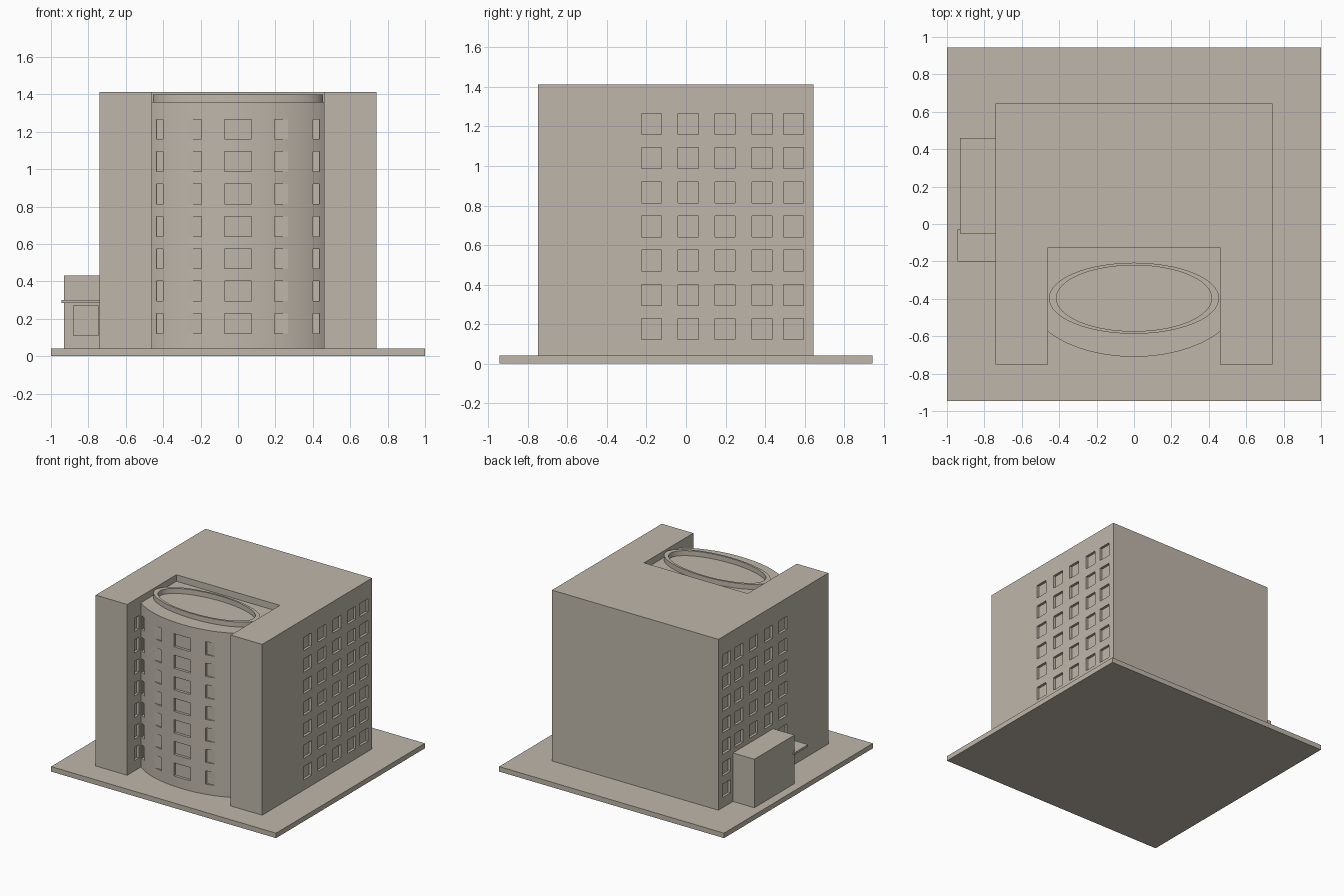
import bpy, bmesh, math

if "Cube" in bpy.data.objects:
    bpy.data.objects.remove(bpy.data.objects["Cube"])

stone = bpy.data.materials.new("warm_stone")
stone.diffuse_color = (0.52, 0.47, 0.405, 1)
stone.use_nodes = True
stone.node_tree.nodes["Principled BSDF"].inputs["Base Color"].default_value = stone.diffuse_color


def finish(name, bm):
    bmesh.ops.recalc_face_normals(bm, faces=bm.faces)
    me = bpy.data.meshes.new(name)
    bm.to_mesh(me)
    bm.free()
    me.materials.append(stone)
    ob = bpy.data.objects.new(name, me)
    bpy.context.collection.objects.link(ob)
    return ob


def add_box(bm, x0, x1, y0, y1, z0, z1):
    vs = bmesh.ops.create_cube(bm, size=1)["verts"]
    for v in vs:
        v.co.x = x1 if v.co.x > 0 else x0
        v.co.y = y1 if v.co.y > 0 else y0
        v.co.z = z1 if v.co.z > 0 else z0


def box(name, *dims):
    bm = bmesh.new()
    add_box(bm, *dims)
    return finish(name, bm)


def cut(ob, cutter):
    mod = ob.modifiers.new("recesses", 'BOOLEAN')
    mod.solver = 'EXACT'
    mod.object = cutter
    bpy.context.view_layer.update()
    dg = bpy.context.evaluated_depsgraph_get()
    me = bpy.data.meshes.new_from_object(ob.evaluated_get(dg))
    ob.modifiers.clear()
    ob.data = me
    bpy.data.objects.remove(cutter)


def smooth(ob, degrees):
    ob.data.shade_smooth()
    ob.data.set_sharp_from_angle(angle=math.radians(degrees))


def lift(bm, faces, h):
    res = bmesh.ops.extrude_face_region(bm, geom=faces)["geom"]
    for v in res:
        if isinstance(v, bmesh.types.BMVert):
            v.co.z += h
    return [f for f in res if isinstance(f, bmesh.types.BMFace)]


GROUND, ROOF, TOP = 0.04, 1.36, 1.413
W, BAY, BACK, STEP, FRONT = 0.74, 0.46, 0.645, -0.125, -0.75

# ground slab
box("ground_slab", -1, 1, -0.945, 0.945, 0, GROUND)


# building footprint: rear block, two front towers and a bowed bay
def bow(x):
    return -0.395 - 0.315 * math.sqrt(1 - (x / 0.56) ** 2)


bm = bmesh.new()


def P(x, y):
    return bm.verts.new((x, y, GROUND))


bl, br = P(-W, BACK), P(W, BACK)
l0, l1, r1, r0 = P(-W, STEP), P(-BAY, STEP), P(BAY, STEP), P(W, STEP)
n = 36
arc = [P(x, bow(x)) for x in (-BAY * math.cos(math.pi * i / n) for i in range(n + 1))]
lf0, lf1 = P(-W, FRONT), P(-BAY, FRONT)
rf1, rf0 = P(BAY, FRONT), P(W, FRONT)
floor = [bm.faces.new(f) for f in (
    [l0, l1, r1, r0, br, bl],
    [l1] + arc + [r1],
    [lf0, lf1, arc[0], l1, l0],
    [rf1, rf0, r0, r1, arc[-1]])]
roof = lift(bm, floor, ROOF - GROUND)
towers = [f for f in roof if min(abs(v.co.x) for v in f.verts) > BAY - 0.01]
lift(bm, towers, TOP - ROOF)
bmesh.ops.recalc_face_normals(bm, faces=bm.faces)
bmesh.ops.dissolve_limit(bm, angle_limit=0.005, verts=bm.verts, edges=bm.edges)
building = finish("building", bm)

# window recesses, seven storeys
bm = bmesh.new()
for k in range(7):
    z0 = 0.122 + 0.173 * k
    z1 = z0 + 0.106
    add_box(bm, -0.073, 0.073, -0.9, -0.688, z0, z1)
    for s in (-1, 1):
        def pane(xa, xb, y0, y1):
            add_box(bm, min(s * xa, s * xb), max(s * xa, s * xb), y0, y1, z0, z1)
        # side wall windows
        for y in (-0.175, 0.011, 0.198, 0.385, 0.544):
            pane(W - 0.02, W + 0.05, y - 0.051, y + 0.051)
        # bowed bay windows
        pane(0.195, 0.275, -0.9, bow(0.268))
        pane(0.40, 0.437, -0.9, -0.575)
        # inner tower windows
        pane(BAY - 0.015, BAY + 0.02, -0.66, -0.60)
cut(building, finish("window_cutter", bm))
smooth(building, 10)

# rooftop plant room
box("roof_plant_room", -0.265, 0.265, 0.15, 0.525, ROOF, TOP)

# oval rooftop rim
bm = bmesh.new()
n = 64
profile = ((0.455, 0.19, ROOF), (0.455, 0.19, 1.40), (0.415, 0.176, 1.40), (0.415, 0.176, ROOF))
loops = [[bm.verts.new((a * math.cos(t), b * math.sin(t) - 0.397, z))
          for t in (2 * math.pi * i / n for i in range(n))] for a, b, z in profile]
for j in range(4):
    p, q = loops[j], loops[(j + 1) % 4]
    for i in range(n):
        bm.faces.new((p[i], p[(i + 1) % n], q[(i + 1) % n], q[i]))
smooth(finish("roof_oval_rim", bm), 30)

# side annex with recessed front opening and canopy
annex = box("side_annex", -0.93, -W, -0.05, 0.46, GROUND, 0.43)
cut(annex, box("annex_cutter", -0.88, -0.746, -0.2, -0.03, 0.11, 0.27))
box("annex_canopy", -0.945, -W, -0.20, -0.03, 0.283, 0.30)
